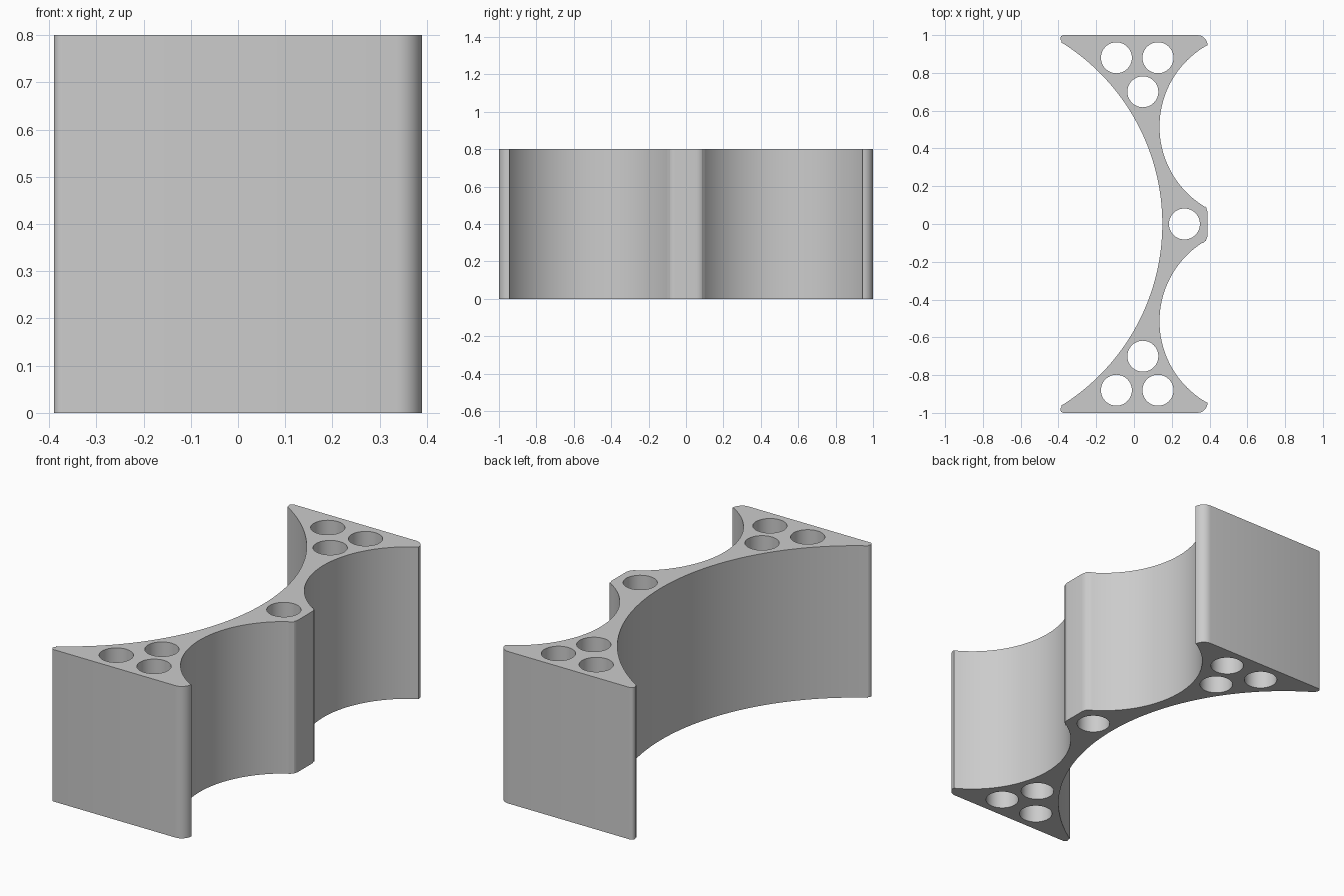
import bpy
from math import sin, cos, atan2, pi, radians
from mathutils import Vector

if "Cube" in bpy.data.objects:
    bpy.data.objects.remove(bpy.data.objects["Cube"], do_unlink=True)

HEIGHT = 0.8


def arc(cx, cy, r, a0, a1, n):
    """Points on a circular arc from angle a0 to a1."""
    return [Vector((cx + r * cos(a0 + (a1 - a0) * i / n),
                    cy + r * sin(a0 + (a1 - a0) * i / n))) for i in range(n + 1)]


def mirror(points):
    return [Vector((p.x, -p.y)) for p in reversed(points)]


# Half outline (y > 0), from the middle lug round the end block to the broad arc
lug = arc(0.335, 0.055, 0.055, 0, radians(58), 6)
a_top = atan2(0.43, -0.245)
side = arc(0.63, 0.515, 0.495, 2 * pi - a_top, a_top, 40)
outer_corner = arc(0.335, 0.945, 0.055, 0, pi / 2, 8)
inner_corner = arc(-0.372, 0.982, 0.018, pi / 2, pi * 1.3, 6)
a_in = atan2(0.963, 0.597)
broad = arc(-0.982, 0, 1.132, a_in, 0, 40)
half = lug + side + outer_corner + inner_corner + broad
outline = half + mirror(half)[1:]

# Round through holes: three in each end block, one in the lug
HOLE_R = 0.082
end_holes = [(-0.093, 0.88), (0.127, 0.88), (0.047, 0.7)]
centres = [(x, s * y) for s in (1, -1) for x, y in end_holes] + [(0.267, 0)]
loops = [outline] + [arc(x, y, HOLE_R, 0, 2 * pi, 40)[:-1] for x, y in centres]

# Filled flat curve extruded to full height
curve = bpy.data.curves.new("bracket_profile", "CURVE")
curve.dimensions = "2D"
curve.fill_mode = "BOTH"
curve.extrude = HEIGHT / 2
for loop in loops:
    spline = curve.splines.new("POLY")
    spline.points.add(len(loop) - 1)
    for point, p in zip(spline.points, loop):
        point.co = (p.x, p.y, 0, 1)
    spline.use_cyclic_u = True

body = bpy.data.objects.new("bracket_body", curve)
bpy.context.collection.objects.link(body)
body.location.z = HEIGHT / 2
bpy.ops.object.select_all(action="DESELECT")
body.select_set(True)
bpy.context.view_layer.objects.active = body
bpy.ops.object.convert(target="MESH")
body = bpy.context.object
body.name = "bracket_body"

# Weld caps to walls and smooth the curved walls
bpy.ops.object.mode_set(mode="EDIT")
bpy.ops.mesh.select_all(action="SELECT")
bpy.ops.mesh.remove_doubles(threshold=0.0005)
bpy.ops.mesh.normals_make_consistent(inside=False)
bpy.ops.object.mode_set(mode="OBJECT")
bpy.ops.object.shade_smooth_by_angle(angle=radians(30))

# Plain grey
grey = bpy.data.materials.new("plain_grey")
grey.use_nodes = True
colour = (0.6, 0.6, 0.6, 1)
grey.diffuse_color = colour
grey.node_tree.nodes["Principled BSDF"].inputs["Base Color"].default_value = colour
body.data.materials.clear()
body.data.materials.append(grey)
